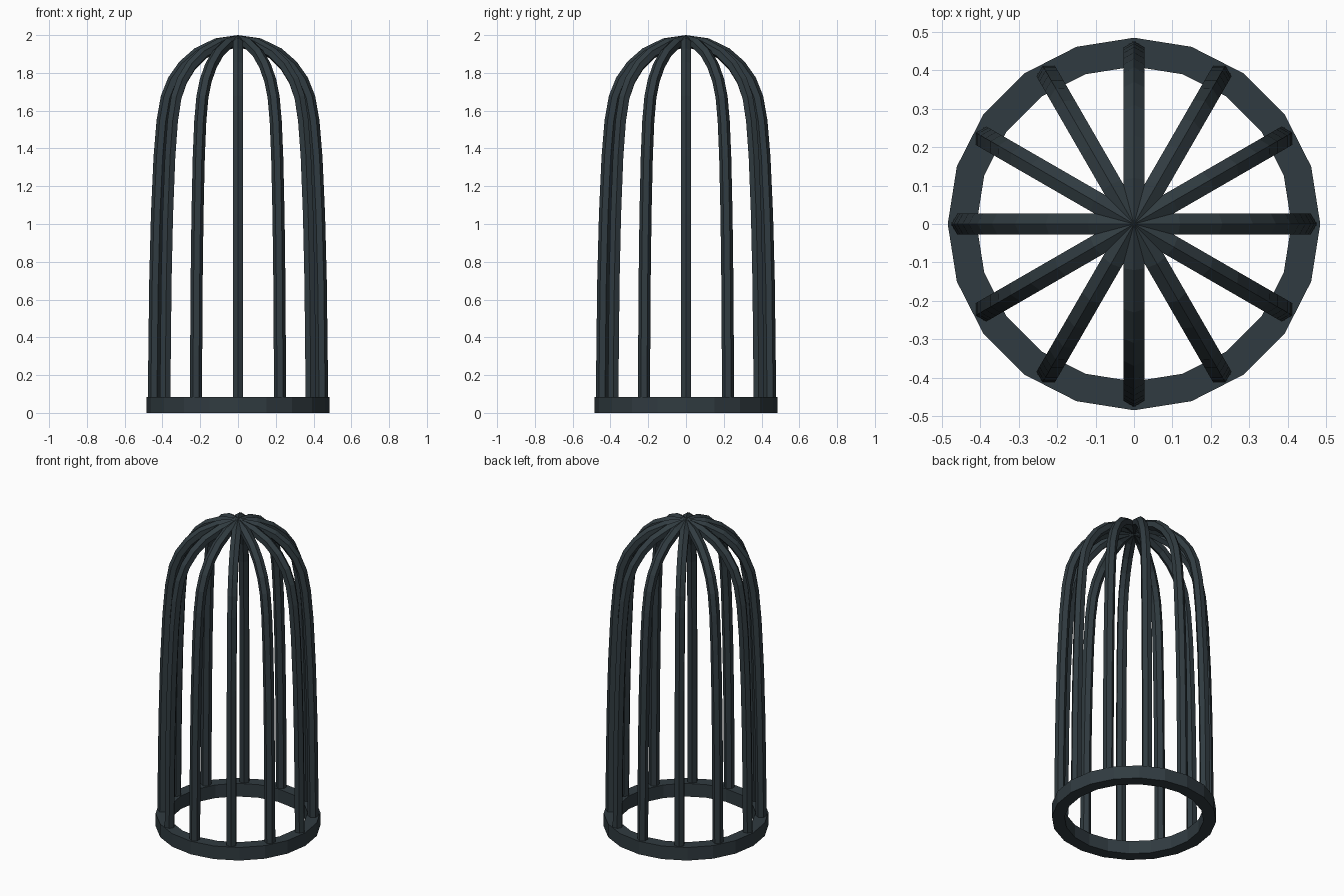
import bpy, bmesh, math
from mathutils import Vector

if "Cube" in bpy.data.objects:
    bpy.data.objects.remove(bpy.data.objects["Cube"])

iron = bpy.data.materials.new("dark slate iron")
iron.diffuse_color = (0.030, 0.044, 0.052, 1)
iron.use_nodes = True
iron.node_tree.nodes["Principled BSDF"].inputs["Base Color"].default_value = iron.diffuse_color


def finish(name, bm):
    bmesh.ops.recalc_face_normals(bm, faces=bm.faces)
    me = bpy.data.meshes.new(name)
    bm.to_mesh(me)
    bm.free()
    me.materials.append(iron)
    ob = bpy.data.objects.new(name, me)
    bpy.context.collection.objects.link(ob)
    return ob


def skin(bm, loops, closed=False):
    """Bridge successive vertex loops with quads."""
    rings = [[bm.verts.new(p) for p in l] for l in loops]
    n = len(rings[0])
    last = len(rings) if closed else len(rings) - 1
    for i in range(last):
        a, b = rings[i], rings[(i + 1) % len(rings)]
        for j in range(n):
            k = (j + 1) % n
            bm.faces.new((a[j], a[k], b[k], b[j]))
    return rings


# Base ring: 20 sides, rectangular section
SIDES = 20
section = [(0.41, 0), (0.485, 0), (0.485, 0.085), (0.41, 0.085)]
bm = bmesh.new()
skin(bm, [[(r * math.cos(2 * math.pi * i / SIDES), r * math.sin(2 * math.pi * i / SIDES), z)
           for r, z in section] for i in range(SIDES)], closed=True)
finish("base_ring", bm)

# Bars: hexagonal section swept along the outer ridge line (radius, height)
R = 0.032
ridge = [(0.477, 0.01), (0.475, 0.3), (0.470, 0.7), (0.461, 1.05), (0.447, 1.36),
         (0.431, 1.55), (0.408, 1.68), (0.370, 1.775), (0.310, 1.86),
         (0.230, 1.93), (0.120, 1.983), (0.0, 2.0)]


def bar(name, angle):
    out = Vector((math.cos(angle), math.sin(angle), 0))
    side = Vector((-math.sin(angle), math.cos(angle), 0))
    up = Vector((0, 0, 1))
    loops = []
    for i, (r, z) in enumerate(ridge):
        p = ridge[max(i - 1, 0)]
        q = ridge[min(i + 1, len(ridge) - 1)]
        t = Vector((q[0] - p[0], q[1] - p[1])).normalized()
        if i == len(ridge) - 1:
            t = Vector((-1, 0))      # level where the bars meet
        normal = out * t.y - up * t.x
        centre = out * r + up * z - normal * R
        loops.append([centre + normal * R * math.cos(k * math.pi / 3)
                      + side * R * math.sin(k * math.pi / 3) for k in range(6)])
    bm = bmesh.new()
    rings = skin(bm, loops)
    bm.faces.new(rings[0])
    bm.faces.new(rings[-1])
    finish(name, bm)


for i in range(12):
    bar(f"cage_bar_{i + 1}", i * math.pi / 6)
